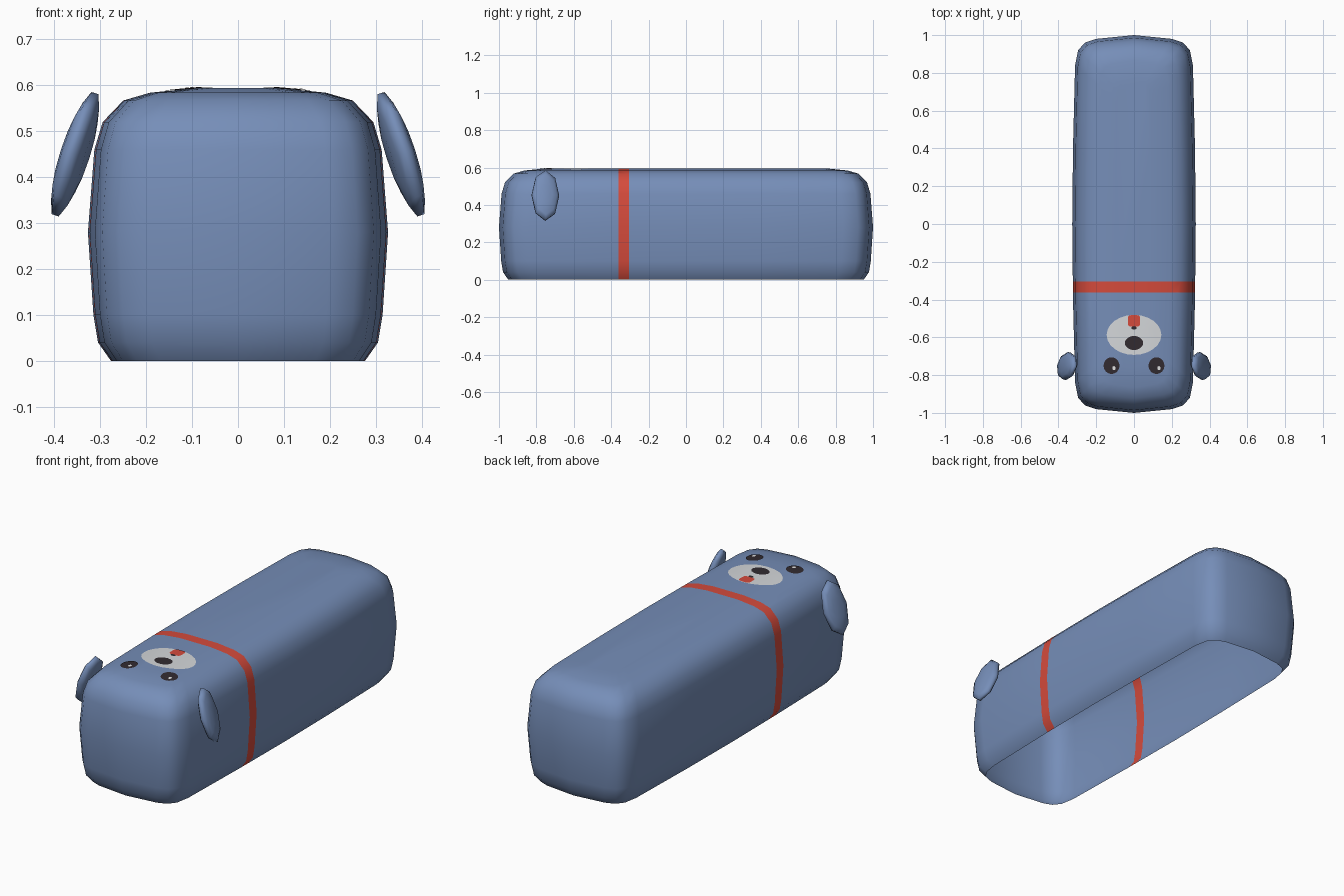
import bpy, bmesh, math
from mathutils import Vector, Matrix
from mathutils.bvhtree import BVHTree

if "Cube" in bpy.data.objects:
    bpy.data.objects.remove(bpy.data.objects["Cube"])


def material(name, rgb):
    m = bpy.data.materials.new(name)
    m.diffuse_color = (*rgb, 1)
    m.use_nodes = True
    m.node_tree.nodes["Principled BSDF"].inputs["Base Color"].default_value = m.diffuse_color
    return m


BLUE = material("soft blue", (0.18, 0.27, 0.48))
RED = material("red", (0.66, 0.07, 0.045))
GREY = material("pale grey", (0.66, 0.68, 0.70))
DARK = material("dark brown", (0.032, 0.024, 0.030))
WHITE = material("white", (0.9, 0.9, 0.9))


def finish(bm, name, mats):
    mesh = bpy.data.meshes.new(name)
    bm.to_mesh(mesh)
    bm.free()
    for m in mats:
        mesh.materials.append(m)
    mesh.shade_smooth()
    ob = bpy.data.objects.new(name, mesh)
    bpy.context.collection.objects.link(ob)
    return ob


def bridge(bm, a, b):
    n = len(a)
    for i in range(n):
        j = (i + 1) % n
        bm.faces.new((a[i], a[j], b[j], b[i]))


# Body: rounded plan outline stacked in levels, open underneath
HX, HY = 0.327, 1.0
quarter = [(HX, 0), (0.323, 0.4), (0.312, 0.84), (0.296, 0.92),
           (0.26, 0.96), (0.2, 0.98), (0, HY)]
outline = (quarter[:-1] + [(-x, y) for x, y in quarter[:0:-1]]
           + [(-x, -y) for x, y in quarter[:-1]]
           + [(x, -y) for x, y in quarter[:0:-1]])
levels = [(0, 0.05), (0.04, 0.022), (0.1, 0.012), (0.28, 0), (0.46, 0.014),
          (0.52, 0.032), (0.567, 0.077), (0.584, 0.135), (0.594, 0.235)]

bm = bmesh.new()
rings = []
for z, d in levels:
    sx, sy = (HX - d) / HX, (HY - d) / HY
    rings.append([bm.verts.new((x * sx, y * sy, z)) for x, y in outline])
for a, b in zip(rings, rings[1:]):
    bridge(bm, a, b)
bm.faces.new(rings[-1])
bmesh.ops.recalc_face_normals(bm, faces=bm.faces)
if max(bm.faces, key=lambda f: f.calc_center_median().z).normal.z < 0:
    bmesh.ops.reverse_faces(bm, faces=bm.faces)

# Collar: red band cut into the body
Y0, Y1 = -0.362, -0.305
for y in (Y0, Y1):
    bmesh.ops.bisect_plane(bm, geom=bm.verts[:] + bm.edges[:] + bm.faces[:],
                           plane_co=(0, y, 0), plane_no=(0, 1, 0))
for f in bm.faces:
    if all(Y0 - 1e-4 <= v.co.y <= Y1 + 1e-4 for v in f.verts):
        f.material_index = 1
surface = BVHTree.FromBMesh(bm)
finish(bm, "body", [BLUE, RED])


# Face details: thin patches draped on the top surface
def patch(name, mat, cx, cy, rx, ry, lift, power=1.0, rows=4, n=24):
    bm = bmesh.new()

    def vert(x, y):
        hit = surface.ray_cast(Vector((x, y, 2)), Vector((0, 0, -1)))[0]
        return bm.verts.new((x, y, hit.z + lift))

    def sp(v):
        return math.copysign(abs(v) ** power, v)

    loops = []
    for r in range(1, rows + 1):
        t = r / rows
        loops.append([vert(cx + t * rx * sp(math.cos(2 * math.pi * i / n)),
                           cy + t * ry * sp(math.sin(2 * math.pi * i / n)))
                      for i in range(n)])
    bm.faces.new(loops[0])
    for a, b in zip(loops, loops[1:]):
        bridge(bm, b, a)
    bmesh.ops.recalc_face_normals(bm, faces=bm.faces)
    if sum(f.normal.z for f in bm.faces) < 0:
        bmesh.ops.reverse_faces(bm, faces=bm.faces)
    return finish(bm, name, [mat])


patch("muzzle", GREY, 0, -0.587, 0.145, 0.106, 0.002)
patch("nose", DARK, 0, -0.63, 0.048, 0.037, 0.004)
patch("tongue", RED, 0, -0.513, 0.033, 0.031, 0.004, power=0.5)
patch("mouth", DARK, 0, -0.55, 0.014, 0.009, 0.005)
for side, s in (("left", -1), ("right", 1)):
    patch(side + "_eye", DARK, s * 0.119, -0.75, 0.042, 0.044, 0.003)
    patch(side + "_eye_glint", WHITE, s * 0.119 + 0.013, -0.763, 0.009, 0.011,
          0.005, rows=1, n=8)


# Ears: eight-sided lenses leaning outwards
def ear(name, s):
    bm = bmesh.new()
    loops = []
    for r, x in ((0.45, -0.027), (0.8, -0.019), (1, -0.008),
                 (1, 0.008), (0.8, 0.019), (0.45, 0.027)):
        loops.append([bm.verts.new((x, 0.074 * r * math.sin(i * math.pi / 4),
                                    0.14 * r * math.cos(i * math.pi / 4)))
                      for i in range(8)])
    for a, b in zip(loops, loops[1:]):
        bridge(bm, a, b)
    bm.faces.new(loops[0])
    bm.faces.new(loops[-1])
    pose = (Matrix.Diagonal((s, 1, 1, 1))
            @ Matrix.Translation((0.355, -0.752, 0.45))
            @ Matrix.Rotation(math.radians(-18), 4, 'Y')
            @ Matrix.Rotation(math.radians(10), 4, 'Z'))
    bmesh.ops.transform(bm, matrix=pose, verts=bm.verts)
    bmesh.ops.recalc_face_normals(bm, faces=bm.faces)
    finish(bm, name, [BLUE])


ear("left_ear", -1)
ear("right_ear", 1)
